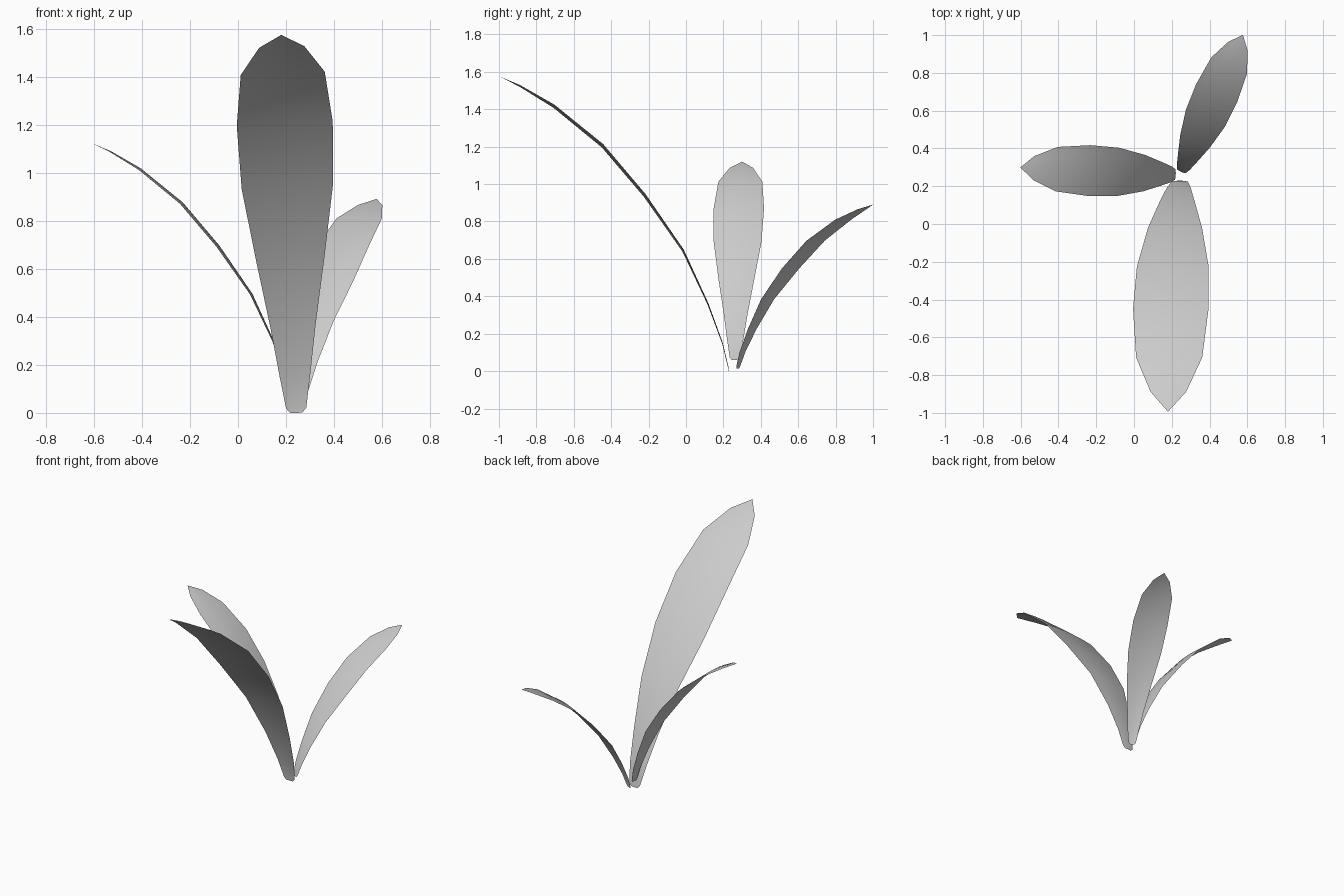
import bpy, bmesh
from math import radians
from mathutils import Matrix, Vector

if "Cube" in bpy.data.objects:
    bpy.data.objects.remove(bpy.data.objects["Cube"])

# Shared leaf shape: (outward reach, height, half width)
PROFILE = [
    (0.0, 0.0, 0.025), (0.003, 0.02, 0.042), (0.035, 0.15, 0.063),
    (0.113, 0.36, 0.094), (0.247, 0.645, 0.143), (0.453, 0.94, 0.19),
    (0.678, 1.205, 0.2), (0.935, 1.415, 0.175), (1.117, 1.525, 0.094),
    (1.222, 1.575, 0.0),
]
ACROSS = (-1, -0.5, 0, 0.5, 1)
BOW = 0.06  # crown of the leaf, relative to its half width


def leaf(name, base, scale, heading, pitch=0, lean=0):
    """One arching sheet; it grows along local +x, width along local y."""
    bm = bmesh.new()
    rows = []
    for i, (d, z, w) in enumerate(PROFILE):
        a, b = PROFILE[max(i - 1, 0)], PROFILE[min(i + 1, len(PROFILE) - 1)]
        normal = Vector((a[1] - b[1], 0, b[0] - a[0])).normalized()
        if w == 0:
            rows.append([bm.verts.new((d, 0, z))])
        else:
            rows.append([bm.verts.new(Vector((d, t * w, z)) + normal * BOW * w * (1 - t * t))
                         for t in ACROSS])
    for r, s in zip(rows, rows[1:]):
        for k in range(len(ACROSS) - 1):
            if len(s) == 1:
                bm.faces.new((r[k], s[0], r[k + 1]))
            else:
                bm.faces.new((r[k], s[k], s[k + 1], r[k + 1]))
    # The upper side of the leaf faces up
    bm.normal_update()
    if sum(f.normal.z for f in bm.faces) < 0:
        bmesh.ops.reverse_faces(bm, faces=bm.faces[:])
    bm.transform(Matrix.Translation(base)
                 @ Matrix.Rotation(radians(heading), 4, 'Z')
                 @ Matrix.Rotation(radians(lean), 4, 'X')
                 @ Matrix.Rotation(radians(pitch), 4, 'Y')
                 @ Matrix.Scale(scale, 4))
    mesh = bpy.data.meshes.new(name)
    bm.to_mesh(mesh)
    bm.free()
    mesh.shade_smooth()
    obj = bpy.data.objects.new(name, mesh)
    bpy.context.collection.objects.link(obj)


# Three leaves fanning out from one root
leaf("large_front_leaf", (0.243, 0.228, 0.0), 1.0, -90, lean=2.3)
leaf("left_leaf", (0.22, 0.262, 0.06), 0.673, 177.4)
leaf("back_leaf", (0.25, 0.277, 0.015), 0.593, 65.7, pitch=4.4)
